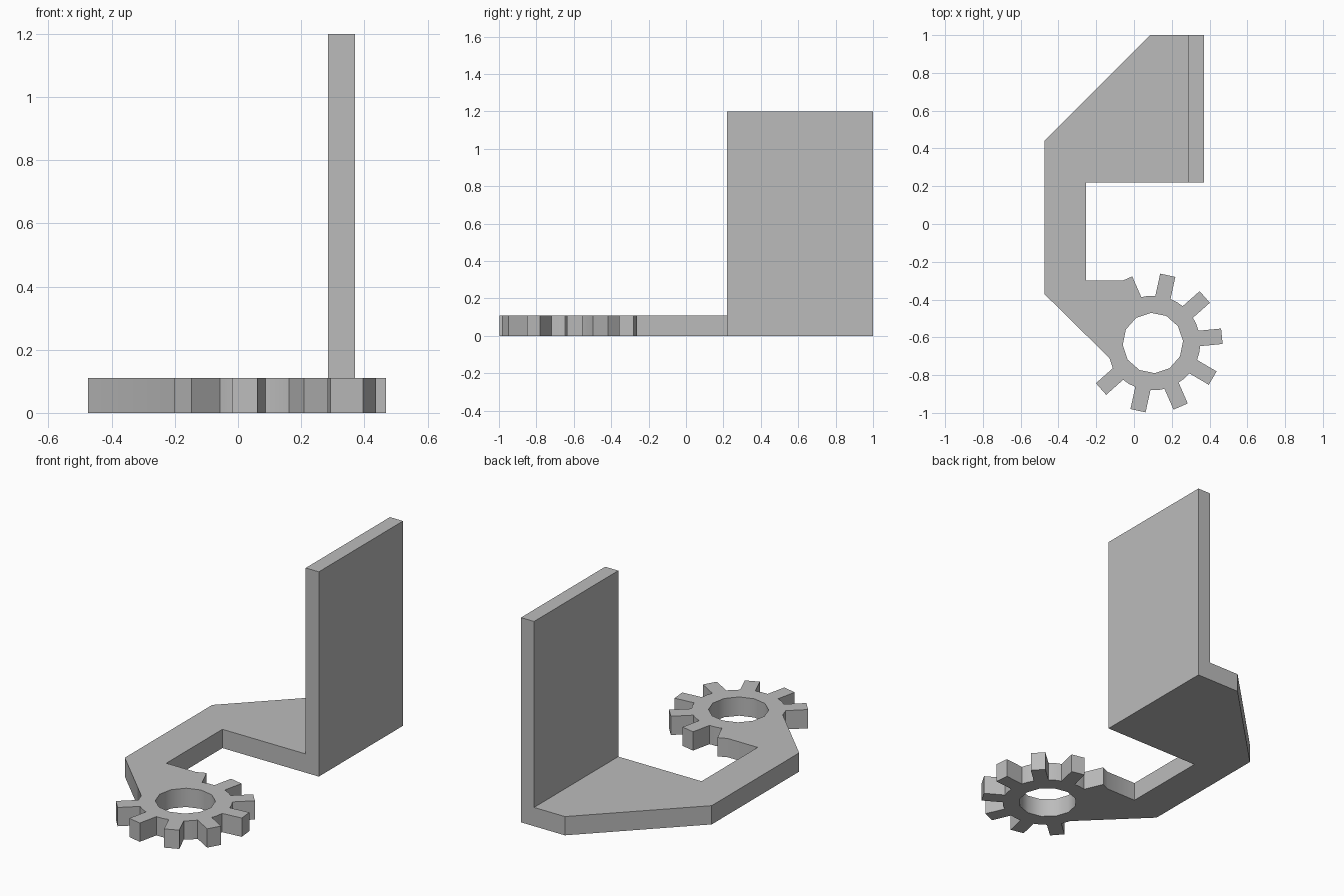
import bpy, bmesh
from math import radians, cos, sin
from mathutils import Vector

cube = bpy.data.objects.get("Cube")
if cube:
    bpy.data.objects.remove(cube, do_unlink=True)

# One plain grey for the whole bracket
grey = bpy.data.materials.new("plain grey")
grey.use_nodes = True
colour = (0.5, 0.5, 0.5, 1)
grey.diffuse_color = colour
grey.node_tree.nodes["Principled BSDF"].inputs["Base Color"].default_value = colour

THICK = 0.11
CENTRE = Vector((0.10, -0.63))
ROOT, TIP, HALF, HOLE = 0.247, 0.367, 0.041, 0.16
TEETH, FIRST, STEP = 8, 113.6, 36


def polar(degrees, radius):
    a = radians(degrees)
    return CENTRE + radius * Vector((cos(a), sin(a)))


def prism(name, loops, height):
    """Fill the outline (with any holes) and extrude it upwards."""
    bm = bmesh.new()
    edges = []
    for loop in loops:
        vs = [bm.verts.new((p[0], p[1], 0)) for p in loop]
        edges += [bm.edges.new((v, vs[i - 1])) for i, v in enumerate(vs)]
    bmesh.ops.triangle_fill(bm, edges=edges, use_beauty=True)
    result = bmesh.ops.extrude_face_region(bm, geom=bm.faces[:], use_keep_orig=True)
    top = [v for v in result["geom"] if isinstance(v, bmesh.types.BMVert)]
    bmesh.ops.translate(bm, verts=top, vec=(0, 0, height))
    bmesh.ops.recalc_face_normals(bm, faces=bm.faces[:])
    mesh = bpy.data.meshes.new(name)
    bm.to_mesh(mesh)
    bm.free()
    mesh.materials.append(grey)
    obj = bpy.data.objects.new(name, mesh)
    bpy.context.collection.objects.link(obj)
    return obj


# Arm outline, running into the partial ring of gear teeth
outline = [(-0.475, -0.37), (-0.475, 0.44), (0.085, 1), (0.285, 1),
           (0.285, 0.22), (-0.255, 0.22), (-0.255, -0.3), (-0.06, -0.3)]
for i in range(TEETH):
    angle = FIRST - STEP * i
    out = polar(angle, 1) - CENTRE
    side = Vector((-out.y, out.x)) * HALF
    corners = [CENTRE + out * ROOT + side, CENTRE + out * TIP + side,
               CENTRE + out * TIP - side, CENTRE + out * ROOT - side]
    # The first tooth merges with the arm on its near side
    outline += corners[2:] if i == 0 else corners
    if i < TEETH - 1:
        outline.append(polar(angle - STEP / 2, ROOT + 0.004))
outline.append((-0.13, -0.71))

# Gear bore
bore = [polar(3.6 + 30 * k, HOLE) for k in range(12)]

arm = prism("gear_arm", [outline, bore], THICK)
prism("upright_plate", [[(0.285, 0.22), (0.37, 0.22), (0.37, 1), (0.285, 1)]], 1.2)

# Smooth the bore wall and shallow tooth roots, keep the rest crisp
bpy.ops.object.select_all(action="DESELECT")
arm.select_set(True)
bpy.context.view_layer.objects.active = arm
bpy.ops.object.shade_smooth_by_angle(angle=radians(35))
